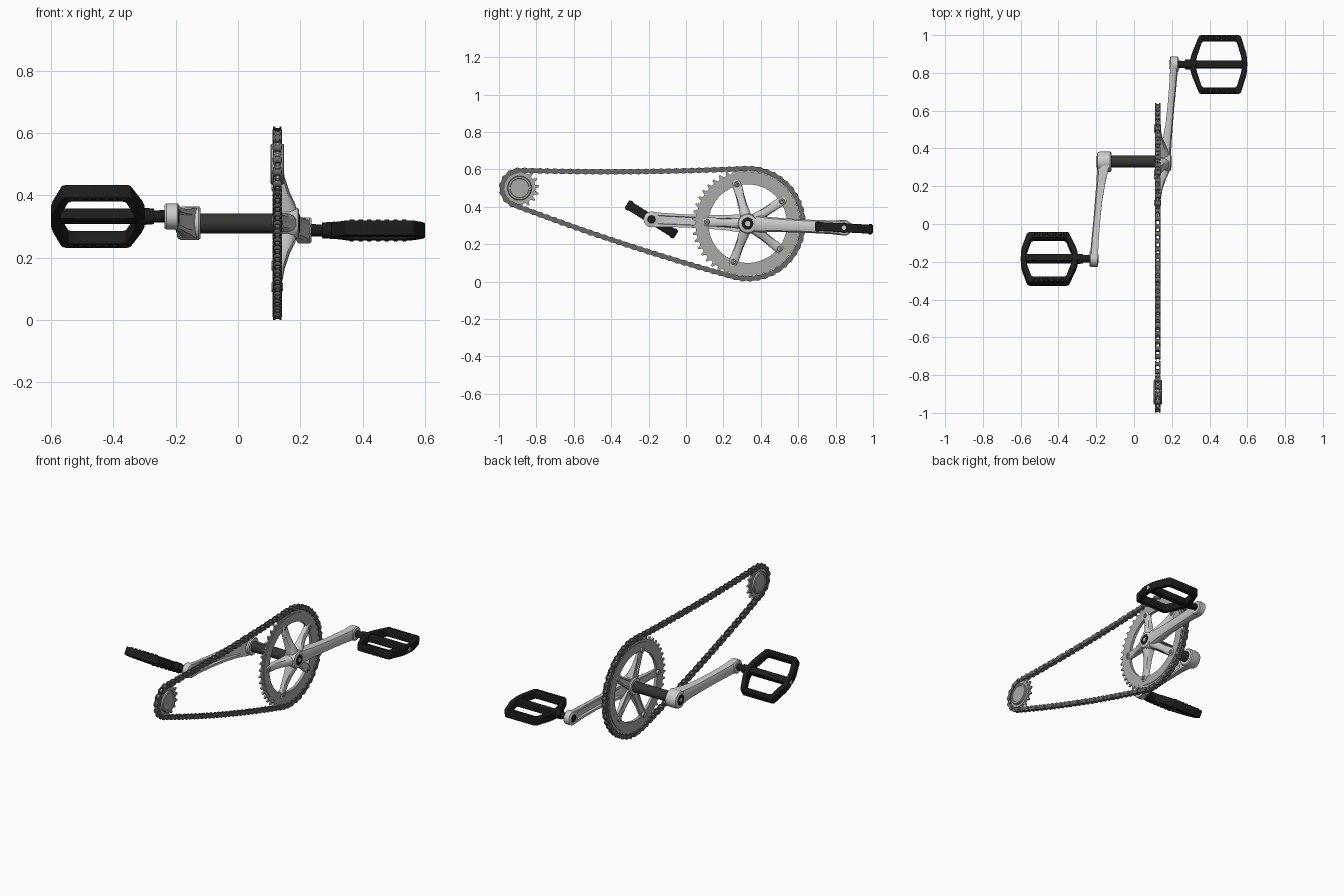
import bpy, bmesh, math
from mathutils import Matrix, Vector

if "Cube" in bpy.data.objects:
    bpy.data.objects.remove(bpy.data.objects["Cube"])

CY, CZ, RP = 0.33, 0.31, 0.295        # chainring centre, chain pitch radius
SY, SZ, SP = -0.89, 0.50, 0.095       # rear sprocket centre, chain pitch radius
X0 = 0.126                            # chain line
ARM, ANG = 0.515, math.radians(-2.5)  # crank length and angle
AX = Matrix(((0, 0, 1, 0), (1, 0, 0, 0), (0, 1, 0, 0), (0, 0, 0, 1)))  # (a,b,c) -> (y,z,x)


def material(name, v):
    m = bpy.data.materials.new(name)
    m.diffuse_color = (v, v, v * 0.97, 1)
    m.use_nodes = True
    m.node_tree.nodes["Principled BSDF"].inputs["Base Color"].default_value = m.diffuse_color
    return m


ALLOY, STEEL = material("alloy", 0.6), material("ring_grey", 0.4)
CHAIN, BLACK, AXLE = material("chain_grey", 0.14), material("black", 0.012), material("axle_dark", 0.035)


def finish(bm, name, mat, bevel=0, angle=35):
    bmesh.ops.recalc_face_normals(bm, faces=bm.faces[:])
    me = bpy.data.meshes.new(name)
    bm.to_mesh(me)
    bm.free()
    ob = bpy.data.objects.new(name, me)
    bpy.context.collection.objects.link(ob)
    me.materials.append(mat)
    bpy.ops.object.select_all(action='DESELECT')
    ob.select_set(True)
    bpy.context.view_layer.objects.active = ob
    bpy.ops.object.shade_smooth_by_angle(angle=math.radians(angle))
    if bevel:
        b = ob.modifiers.new("bevel", 'BEVEL')
        b.width, b.segments, b.limit_method = bevel, 2, 'ANGLE'
    return ob


def loft(bm, loops, closed=False):
    rows = [[bm.verts.new(p) for p in lp] for lp in loops]
    n = len(rows[0])
    for a, b in zip(rows, rows[1:] + rows[:1] if closed else rows[1:]):
        for i in range(n):
            bm.faces.new((a[i], a[(i + 1) % n], b[(i + 1) % n], b[i]))
    if not closed:
        bm.faces.new(rows[0])
        bm.faces.new(rows[-1])


def prism(bm, pts, c0, c1, M):
    loft(bm, [[M @ Vector((a, b, c)) for a, b in pts] for c in (c0, c1)])


def annulus(bm, outer, inner, c0, c1, M):
    loft(bm, [[M @ Vector((a, b, c)) for a, b in lp]
              for lp, c in ((outer, c0), (outer, c1), (inner, c1), (inner, c0))], True)


def circle(r, n, phase=0):
    return [(r * math.cos(phase + 2 * math.pi * i / n), r * math.sin(phase + 2 * math.pi * i / n)) for i in range(n)]


def lathe(bm, profile, y, z, side=1, n=32):
    loft(bm, [[(side * x, y + a, z + b) for a, b in circle(r, n)] for x, r in profile])


def gear(teeth, root, tip, phase):
    pts = []
    for i in range(teeth):
        for f, r in ((-.5, root), (-.3, root), (-.1, tip), (.1, tip), (.3, root)):
            t = phase + (i + f) * 2 * math.pi / teeth
            pts.append((r * math.cos(t), r * math.sin(t)))
    return pts


def arm(bm, stations, theta, side=1):
    """Tapered bar leaving the crank axis: (distance, half width, inner x, outer x, groove)"""
    c, s = math.cos(theta), math.sin(theta)
    loops = []
    for u, hw, xi, xo, g in stations:
        t = xo - xi
        sec = [(-1, xi), (-1, xi + .55 * t), (-.8, xo - .15 * t), (-.4, xo), (.4, xo), (.8, xo - .15 * t),
               (1, xi + .55 * t), (1, xi), (.62, xi), (.55, xi + g), (-.55, xi + g), (-.62, xi)]
        loops.append([(side * x, CY + u * c - w * hw * s, CZ + u * s + w * hw * c) for w, x in sec])
    loft(bm, loops)


# chainring: toothed plate plus thicker inner band
M = Matrix.Translation((0, CY, CZ)) @ AX
phi = math.atan2(SZ - CZ, SY - CY)
mid = phi - math.pi
bm = bmesh.new()
annulus(bm, gear(46, 0.278, 0.298, mid + math.pi / 46), circle(0.215, 230, mid), X0 - .005, X0 + .005, M)
annulus(bm, circle(0.264, 96), circle(0.210, 96), X0 - .009, X0 + .008, M)
finish(bm, "chainring", STEEL)

# five-arm spider and its bolts
bm, bolts = bmesh.new(), bmesh.new()
for k in range(5):
    t = ANG + math.radians(36 + 72 * k)
    arm(bm, [(.01, .032, .13, .192, 0), (.06, .028, .13, .184, .004), (.10, .024, .127, .166, .008),
             (.15, .023, .123, .150, .006), (.20, .025, .121, .141, 0), (.228, .023, .121, .139, 0),
             (.24, .013, .121, .138, 0)], t)
    lathe(bolts, [(.107, 0.006), (.107, .015), (.140, .015), (.144, .012), (.144, .006), (.140, .005)],
          CY + .218 * math.cos(t), CZ + .218 * math.sin(t), n=16)
finish(bm, "spider", ALLOY)
finish(bolts, "chainring_bolts", STEEL)

# rear sprocket and freewheel body
bm = bmesh.new()
MS = Matrix.Translation((0, SY, SZ)) @ AX
annulus(bm, gear(16, 0.085, 0.105, 0.1), circle(0.05, 80, -.1), X0 - .005, X0 + .005, MS)
annulus(bm, circle(0.08, 48), circle(0.05, 48), X0 - .008, X0 + .008, MS)
finish(bm, "rear_sprocket", STEEL)
bm = bmesh.new()
lathe(bm, [(.108, .01), (.108, .048), (.104, .05), (.104, .06), (.108, .065), (.144, .065), (.148, .061),
           (.148, .052), (.144, .05), (.144, .01)], SY, SZ, n=48)
finish(bm, "freewheel_body", STEEL)

# chain path: two arcs and two slightly sagging runs
alpha = math.acos((RP - SP) / math.hypot(SY - CY, SZ - CZ))
up, low = phi - alpha, phi + alpha


def arc(y, z, r, a, b, n=80):
    return [Vector((y + r * math.cos(a + (b - a) * i / n), z + r * math.sin(a + (b - a) * i / n))) for i in range(n + 1)]


def run(p, q, sag, n=60):
    return [p.lerp(q, i / n) - Vector((0, sag * 4 * i / n * (1 - i / n))) for i in range(1, n)]


a1, a2 = arc(CY, CZ, RP, mid, up), arc(SY, SZ, SP, up, low)
a3 = arc(CY, CZ, RP, low - 2 * math.pi, mid)
path = a1 + run(a1[-1], a2[0], .012) + a2 + run(a2[-1], a3[0], .015) + a3
cum = [0]
for p, q in zip(path, path[1:]):
    cum.append(cum[-1] + (q - p).length)
LINKS = 92
pins, j = [], 0
for k in range(LINKS):
    s = cum[-1] * k / LINKS
    while cum[j + 1] < s:
        j += 1
    pins.append(path[j].lerp(path[j + 1], (s - cum[j]) / max(cum[j + 1] - cum[j], 1e-9)))

# chain links: alternating inner and outer waisted plates, rollers and pins
plates, rollers = bmesh.new(), bmesh.new()
for k in range(LINKS):
    p, q = pins[k], pins[(k + 1) % LINKS]
    d, m = q - p, (p + q) / 2
    h, R = d.length / 2, 0.0155
    half = [(h + R * math.cos(math.radians(t)), R * math.sin(math.radians(t))) for t in range(-120, 121, 30)]
    outline = half + [(0, .0105)] + [(-a, -b) for a, b in half] + [(0, -.0105)]
    ML = Matrix.Translation((X0, m.x, m.y)) @ Matrix.Rotation(math.atan2(d.y, d.x), 4, 'X') @ AX
    off = 0.0118 if k % 2 else 0.0082
    for s in (-1, 1):
        prism(plates, outline, s * off - .0017, s * off + .0017, ML)
    lathe(rollers, [(X0 - .0155, .006), (X0 + .0155, .006)], p.x, p.y, n=8)
    lathe(rollers, [(X0 - .0065, .0115), (X0 + .0065, .0115)], p.x, p.y, n=12)
finish(plates, "chain_plates", CHAIN)
finish(rollers, "chain_rollers", CHAIN)

# bottom bracket axle
bm = bmesh.new()
lathe(bm, [(-.13, .032), (.135, .032)], CY, CZ, n=40)
finish(bm, "bottom_axle", AXLE)

# cranks and pedals, once per side
OUT = [(-.15, .03), (-.142, .06), (-.105, .15), (-.095, .155), (.105, .155), (.117, .148), (.145, .06), (.15, .03)]
INN = [(-.12, .015), (-.115, .045), (-.09, .118), (-.08, .124), (.085, .124), (.095, .118), (.118, .045), (.122, .015)]
for side, name, theta, tilt in ((1, "right", ANG, -3), (-1, "left", ANG + math.pi, -32)):
    py, pz = CY + ARM * math.cos(theta), CZ + ARM * math.sin(theta)
    bm = bmesh.new()
    arm(bm, [(0, .05, .125, .194, 0), (.05, .048, .138, .196, 0), (.09, .043, .147, .198, 0),
             (.12, .040, .153, .200, .012), (.20, .037, .167, .206, .014), (.30, .035, .178, .214, .014),
             (.40, .036, .186, .224, .014), (.455, .037, .189, .229, .012), (.48, .039, .190, .232, 0),
             (ARM, .041, .191, .234, 0)], theta, side)
    lathe(bm, [(.120, .048), (.126, .054), (.180, .054), (.192, .049), (.196, .042), (.196, .032), (.188, .030)],
          CY, CZ, side, 40)
    lathe(bm, [(.190, .036), (.194, .042), (.229, .042), (.235, .037)], py, pz, side, 36)
    finish(bm, name + "_crank_arm", ALLOY)

    bm = bmesh.new()
    lathe(bm, [(.180, .030), (.1975, .030), (.1985, .027), (.1985, .017), (.19, .015)], CY, CZ, side)
    finish(bm, name + "_dust_cap", BLACK)
    bm = bmesh.new()
    lathe(bm, [(.180, .014), (.199, .014)], CY, CZ, side, 6)
    finish(bm, name + "_crank_bolt", ALLOY)

    bm = bmesh.new()
    lathe(bm, [(.187, .012), (.187, .023), (.195, .023), (.195, .02), (.240, .02), (.270, .019), (.270, .025),
               (.310, .028), (.330, .024)], py, pz, side, 24)
    finish(bm, name + "_pedal_spindle", BLACK)

    # pedal frame with raised grip ridges and a centre barrel
    MP = (Matrix.Translation((0, py, pz)) @ Matrix.Rotation(math.radians(tilt), 4, 'X')
          @ Matrix.Scale(side, 4, (1, 0, 0)) @ Matrix.Translation((.449, 0, 0)))
    bm = bmesh.new()
    annulus(bm, OUT + [(a, -b) for a, b in reversed(OUT)], INN + [(a, -b) for a, b in reversed(INN)], -.024, .024, MP)
    prism(bm, [(-.135, -.02), (.135, -.02), (.135, .02), (-.135, .02)], -.019, .019, MP)
    for s in (-1, 1):
        for i in range(7):
            a = -.084 + i * .028
            prism(bm, [(a - .008, s * .131), (a + .008, s * .131), (a + .008, s * .149), (a - .008, s * .149)],
                  -.028, .028, MP)
    finish(bm, name + "_pedal", BLACK, bevel=.004)
    bm = bmesh.new()
    lathe(bm, [(.590, .012), (.600, .012)], py, pz, side, 16)
    finish(bm, name + "_pedal_end_cap", ALLOY)
